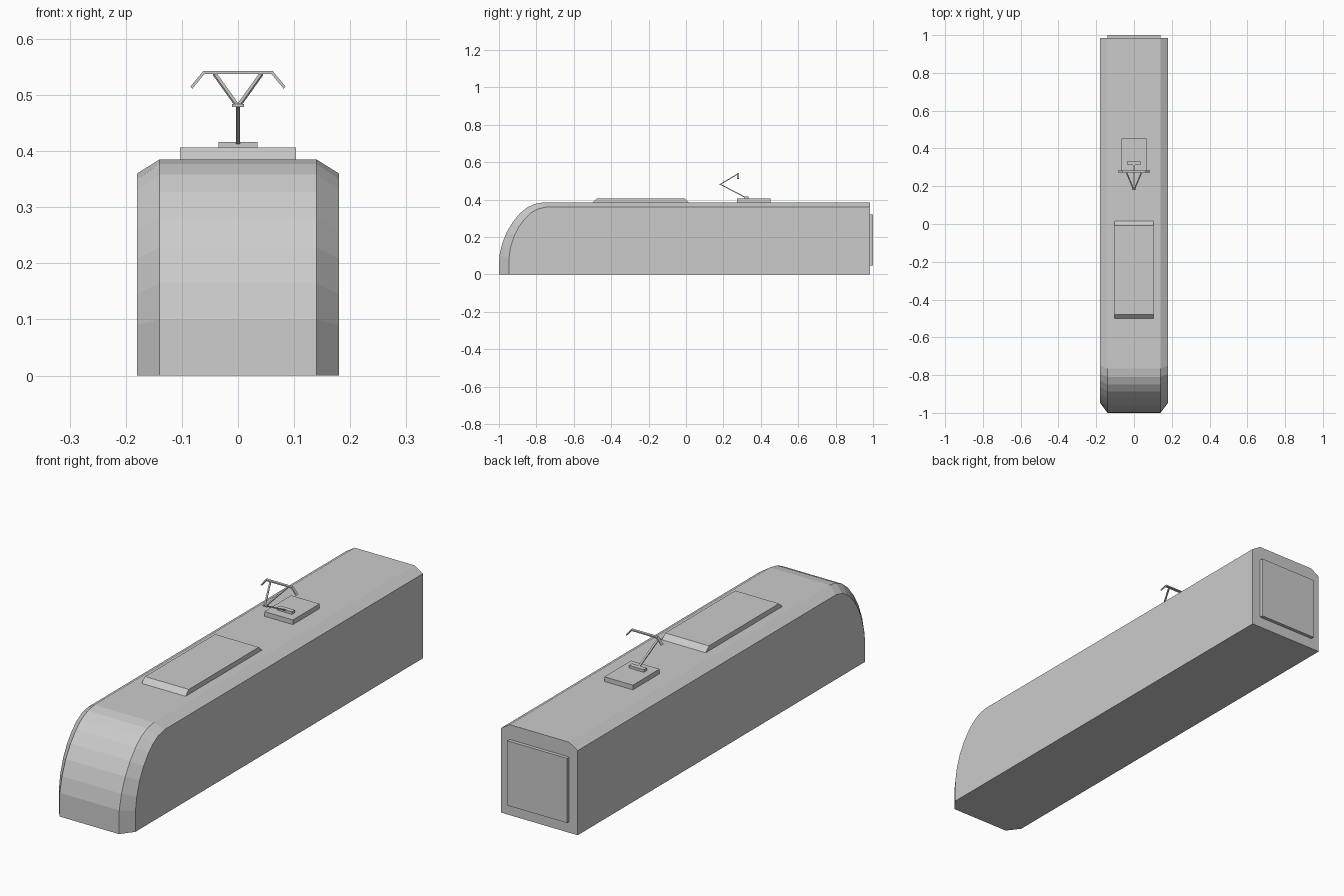
import bpy, bmesh
from mathutils import Vector

if "Cube" in bpy.data.objects:
    bpy.data.objects.remove(bpy.data.objects["Cube"])


def make(name, verts, faces):
    mesh = bpy.data.meshes.new(name)
    mesh.from_pydata(verts, [], faces)
    bm = bmesh.new()
    bm.from_mesh(mesh)
    bmesh.ops.recalc_face_normals(bm, faces=bm.faces)
    bm.to_mesh(mesh)
    bm.free()
    obj = bpy.data.objects.new(name, mesh)
    bpy.context.collection.objects.link(obj)
    return obj


HEX = [(0, 1, 2, 3), (4, 5, 6, 7), (0, 1, 5, 4), (1, 2, 6, 5), (2, 3, 7, 6), (3, 0, 4, 7)]


def box(name, x, y, z, taper=0.0):
    """Box symmetric in x; the top may be shortened at both y ends."""
    y0, y1 = y
    v = [(-x, y0, z[0]), (x, y0, z[0]), (x, y1, z[0]), (-x, y1, z[0])]
    a, b = y0 + taper, y1 - taper
    v += [(-x, a, z[1]), (x, a, z[1]), (x, b, z[1]), (-x, b, z[1])]
    return make(name, v, HEX)


def bar(name, p, q, w, h):
    """Thin rectangular rod between two points."""
    p, q = Vector(p), Vector(q)
    d = (q - p).normalized()
    ref = Vector((1, 0, 0)) if abs(d.x) < 0.9 else Vector((0, 1, 0))
    s = (ref - d * ref.dot(d)).normalized()
    t = d.cross(s)
    v = [c + s * w / 2 * i + t * h / 2 * j for c in (p, q)
         for i, j in ((-1, -1), (1, -1), (1, 1), (-1, 1))]
    return make(name, v, HEX)


# Body: inner (roof and nose) and outer (side wall) profiles as (y, z)
inner = [(-1, 0), (-0.998, 0.10), (-0.983, 0.165), (-0.958, 0.228), (-0.925, 0.282),
         (-0.888, 0.327), (-0.85, 0.358), (-0.81, 0.377), (-0.765, 0.385), (0.985, 0.385)]
outer = [(-0.947, 0), (-0.946, 0.09), (-0.938, 0.145), (-0.918, 0.208), (-0.892, 0.258),
         (-0.86, 0.300), (-0.828, 0.330), (-0.793, 0.350), (-0.75, 0.36), (0.985, 0.36)]
verts, faces = [], []
for (yi, zi), (yo, zo) in zip(inner, outer):
    verts += [(-0.18, yo, zo), (-0.14, yi, zi), (0.14, yi, zi), (0.18, yo, zo)]
n = len(inner)
for i in range(n - 1):
    for j in range(3):
        a = i * 4 + j
        faces.append((a, a + 1, a + 5, a + 4))
bl, br = len(verts), len(verts) + 1
verts += [(-0.18, 0.985, 0), (0.18, 0.985, 0)]
last = (n - 1) * 4
faces.append([i * 4 for i in range(n)] + [bl])
faces.append([i * 4 + 3 for i in range(n)] + [br])
faces.append([0, 1, 2, 3, br, bl])
faces.append([last, last + 1, last + 2, last + 3, br, bl])
make("tram_body", verts, faces)

# Rear gangway panel and roof equipment
box("rear_panel", 0.14, (0.98, 1.0), (0.047, 0.322))
box("roof_unit", 0.103, (-0.505, 0.02), (0.38, 0.406), 0.027)
box("pantograph_base", 0.067, (0.273, 0.453), (0.38, 0.405))
box("pantograph_mount", 0.035, (0.312, 0.333), (0.40, 0.416))

# Pantograph: lower arm, elbow, V-shaped upper arm, contact bar with bent horns
bar("lower_arm", (0, 0.32, 0.411), (0, 0.185, 0.481), 0.008, 0.005)
bar("elbow", (-0.011, 0.183, 0.481), (0.011, 0.183, 0.481), 0.006, 0.005)
bar("contact_bar", (-0.062, 0.278, 0.54), (0.062, 0.278, 0.54), 0.012, 0.005)
for s, side in ((-1, "left"), (1, "right")):
    bar(side + "_upper_arm", (s * 0.002, 0.183, 0.482), (s * 0.042, 0.278, 0.538), 0.006, 0.005)
    bar(side + "_horn", (s * 0.060, 0.278, 0.541), (s * 0.083, 0.278, 0.513), 0.005, 0.012)
